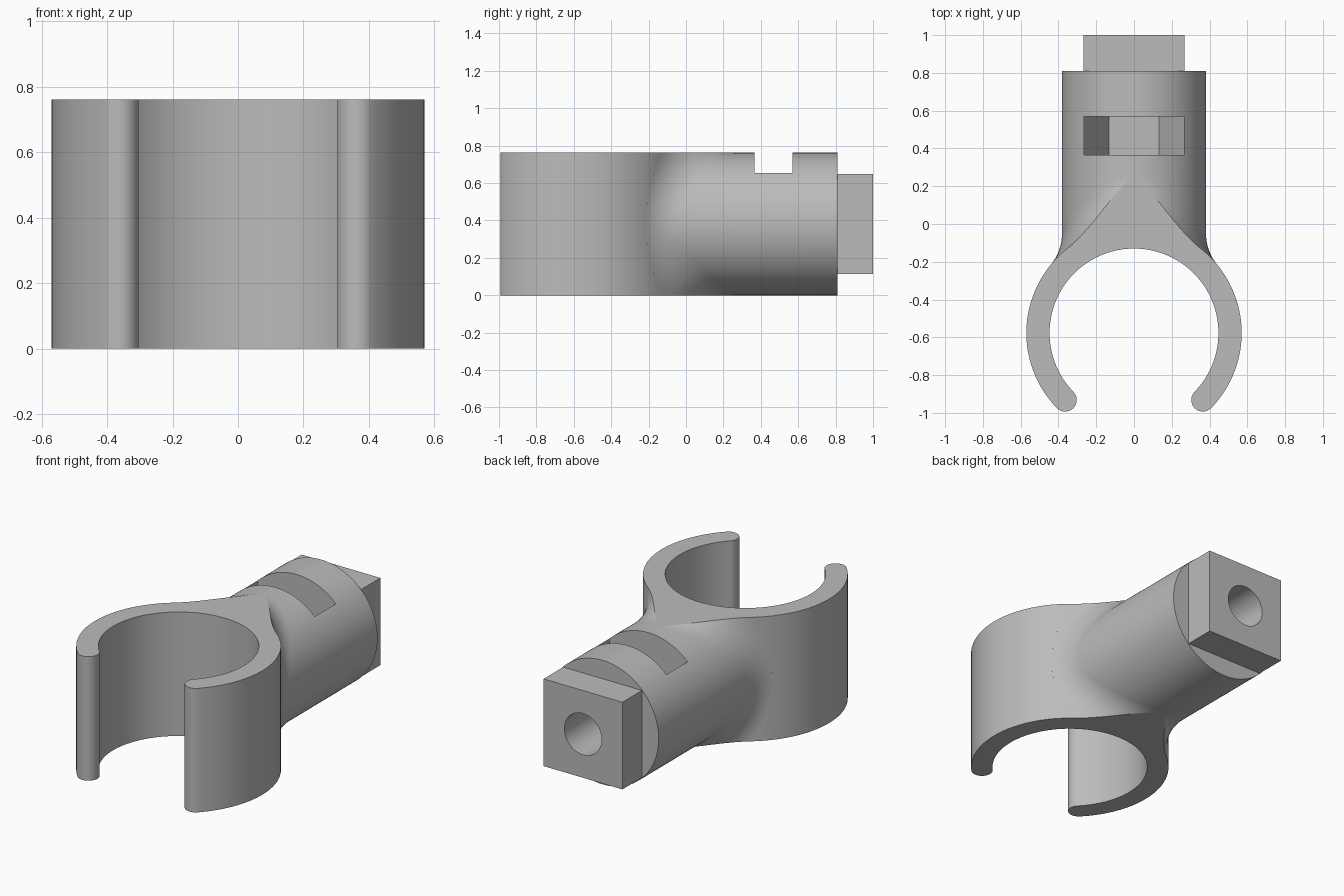
import bpy, bmesh, math
from mathutils import Vector

if "Cube" in bpy.data.objects:
    bpy.data.objects.remove(bpy.data.objects["Cube"])

HEIGHT = 0.762                  # clip height
MID = HEIGHT / 2
SHAFT_R = MID + 0.0003          # shaft just grazes the top and bottom planes
RING_Y, RING_OUT, RING_IN = -0.577, 0.57, 0.447
FILLET = 0.26
SHAFT_END = 0.81

grey = bpy.data.materials.new("plain grey")
grey.use_nodes = True
colour = (0.5, 0.5, 0.5, 1)
grey.diffuse_color = colour
grey.node_tree.nodes["Principled BSDF"].inputs["Base Color"].default_value = colour


def finish(name, bm):
    bmesh.ops.recalc_face_normals(bm, faces=bm.faces)
    mesh = bpy.data.meshes.new(name)
    bm.to_mesh(mesh)
    bm.free()
    mesh.materials.append(grey)
    obj = bpy.data.objects.new(name, mesh)
    bpy.context.collection.objects.link(obj)
    return obj


def prism(name, points, offset):
    """Extrude a closed outline by an offset."""
    bm = bmesh.new()
    face = bm.faces.new([bm.verts.new(p) for p in points])
    moved = bmesh.ops.extrude_face_region(bm, geom=[face])["geom"]
    bmesh.ops.translate(bm, vec=offset,
                        verts=[v for v in moved if isinstance(v, bmesh.types.BMVert)])
    return finish(name, bm)


def box(name, x, y0, y1, z0, z1):
    outline = [(-x, y0, z0), (x, y0, z0), (x, y0, z1), (-x, y0, z1)]
    return prism(name, outline, (0, y1 - y0, 0))


def arc(cx, cy, radius, start, end, steps):
    return [(cx + radius * math.cos(start + (end - start) * i / steps),
             cy + radius * math.sin(start + (end - start) * i / steps))
            for i in range(steps + 1)]


def combine(target, tool, operation):
    """Apply a boolean and discard its tool."""
    mod = target.modifiers.new(operation.title(), "BOOLEAN")
    mod.operation, mod.solver, mod.object = operation, "EXACT", tool
    tool.hide_render = True
    bpy.context.view_layer.objects.active = target
    bpy.ops.object.modifier_apply(modifier=mod.name)
    bpy.data.objects.remove(tool)


# Shaft that flares into the clip with a rolling-ball fillet
def flared_shaft():
    bm = bmesh.new()
    count, steps = 128, 16
    reach = RING_OUT + FILLET
    rows = []
    for i in range(count):
        angle = math.tau * i / count
        radial = Vector((math.cos(angle), 0, math.sin(angle)))
        ball = radial * (SHAFT_R + FILLET) + Vector((0, 0, MID))
        ball.y = RING_Y + math.sqrt(reach ** 2 - ball.x ** 2)
        to_ring = Vector((-ball.x, RING_Y - ball.y, 0)).normalized()
        row = [radial * SHAFT_R + Vector((0, SHAFT_END, MID))]
        for k in range(steps + 1):
            row.append(ball + (-radial).slerp(to_ring, k / steps) * FILLET)
        row.append(Vector((row[-1].x, RING_Y, row[-1].z)))
        rows.append([bm.verts.new(p) for p in row])
    for a, b in zip(rows, rows[1:] + rows[:1]):
        for k in range(len(a) - 1):
            bm.faces.new((a[k], a[k + 1], b[k + 1], b[k]))
    bm.faces.new([row[0] for row in rows])
    bm.faces.new([row[-1] for row in rows])
    return finish("clip_body", bm)


body = flared_shaft()
clearance = [(x, y, -1) for x, y in arc(0, RING_Y, 0.5, 0, math.tau, 96)[:-1]]
combine(body, prism("clearance", clearance, (0, 0, 3)), "DIFFERENCE")

# Open ring with rounded tips
tip = math.radians(-44.2)
tip_mid, tip_r = (RING_OUT + RING_IN) / 2, (RING_OUT - RING_IN) / 2
far = math.pi - tip
outline = arc(0, RING_Y, RING_OUT, tip, far, 128)
outline += arc(tip_mid * math.cos(far), RING_Y + tip_mid * math.sin(far),
               tip_r, far, far + math.pi, 14)[1:-1]
outline += arc(0, RING_Y, RING_IN, far, tip, 112)
outline += arc(tip_mid * math.cos(tip), RING_Y + tip_mid * math.sin(tip),
               tip_r, tip + math.pi, tip + math.tau, 14)[1:-1]
combine(body, prism("open_ring", [(x, y, -0.5) for x, y in outline], (0, 0, 2)), "UNION")

# Trim flat on top and bottom
combine(body, box("slab", 2, -2, 2, 0, HEIGHT), "INTERSECT")

# Square boss on the shaft end
combine(body, box("boss", 0.268, 0.75, 1.0, MID - 0.268, MID + 0.268), "UNION")

# Screw hole, then the hexagonal nut slot open at the top
hole = [(x, 0.25, z) for x, z in arc(0, MID, 0.127, 0, math.tau, 48)[:-1]]
combine(body, prism("screw_hole", hole, (0, 1, 0)), "DIFFERENCE")
half = [(0.133, MID - 0.231), (0.266, MID), (0.266, 1)]
slot = half + [(-x, z) for x, z in reversed(half)]
combine(body, prism("nut_slot", [(x, 0.365, z) for x, z in slot], (0, 0.205, 0)), "DIFFERENCE")

# Smooth curved walls, crisp edges, flat top and bottom
bpy.ops.object.select_all(action="DESELECT")
body.select_set(True)
bpy.context.view_layer.objects.active = body
bpy.ops.object.shade_smooth_by_angle(angle=math.radians(25))
for face in body.data.polygons:
    if max(abs(c) for c in face.normal) > 0.9999 and face.area > 0.02:
        face.use_smooth = False
